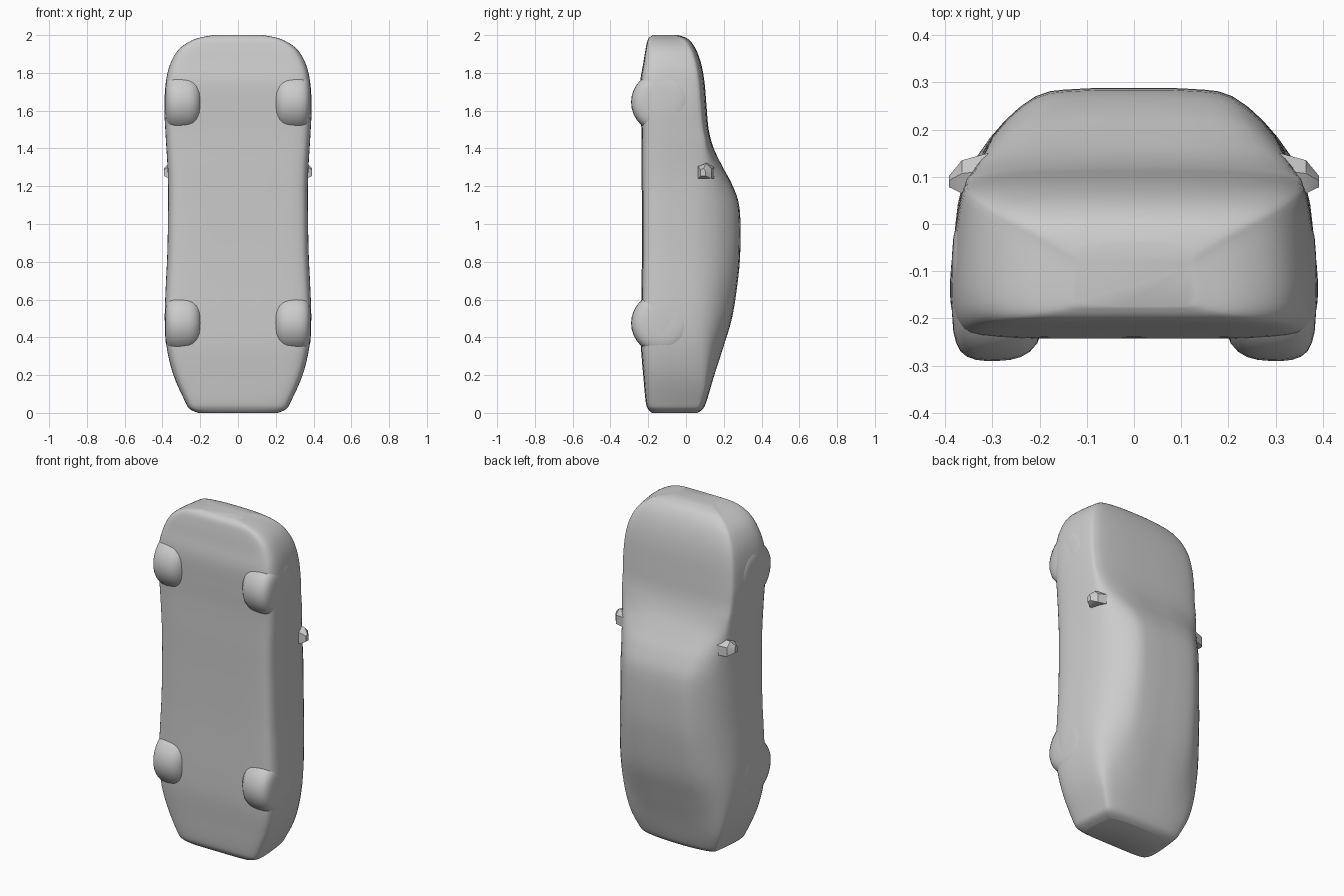
import bpy, bmesh, math
from mathutils import Vector

if "Cube" in bpy.data.objects:
    bpy.data.objects.remove(bpy.data.objects["Cube"])

grey = bpy.data.materials.new("plain grey")
grey.diffuse_color = (0.6, 0.6, 0.6, 1)
grey.use_nodes = True
grey.node_tree.nodes["Principled BSDF"].inputs["Base Color"].default_value = grey.diffuse_color


def finish(name, bm, angle=40):
    bmesh.ops.recalc_face_normals(bm, faces=bm.faces)
    me = bpy.data.meshes.new(name)
    bm.to_mesh(me)
    bm.free()
    me.materials.append(grey)
    ob = bpy.data.objects.new(name, me)
    bpy.context.collection.objects.link(ob)
    bpy.ops.object.select_all(action='DESELECT')
    ob.select_set(True)
    bpy.context.view_layer.objects.active = ob
    bpy.ops.object.shade_smooth_by_angle(angle=math.radians(angle))
    return ob


def spline(pts, steps, closed=False):
    """Smooth curve through the given points."""
    n, out = len(pts), []
    get = (lambda i: Vector(pts[i % n])) if closed else \
          (lambda i: Vector(pts[max(0, min(n - 1, i))]))
    for i in range(n if closed else n - 1):
        a, b, c, d = (get(i + k) for k in (-1, 0, 1, 2))
        for s in range(steps):
            t = s / steps
            out.append(b + (c - a) * (t / 2) + (a * 2 - b * 5 + c * 4 - d) * (t * t / 2)
                       + (b * 3 - a - c * 3 + d) * (t ** 3 / 2))
    if not closed:
        out.append(get(n - 1))
    return out


def loft(bm, rings):
    loops = [[bm.verts.new(p) for p in ring] for ring in rings]
    n = len(loops[0])
    for a, b in zip(loops, loops[1:]):
        for i in range(n):
            bm.faces.new((a[i], a[(i + 1) % n], b[(i + 1) % n], b[i]))
    bm.faces.new(loops[0])
    bm.faces.new(loops[-1])


# Body stations along the car, tail to nose:
# (z, half width, underside y, top y, half width of the top)
stations = [
    (0.00, 0.21, -0.180, 0.060, 0.14),
    (0.02, 0.255, -0.200, 0.088, 0.18),
    (0.06, 0.280, -0.213, 0.108, 0.20),
    (0.20, 0.342, -0.226, 0.150, 0.23),
    (0.35, 0.378, -0.238, 0.198, 0.225),
    (0.50, 0.388, -0.238, 0.243, 0.22),
    (0.68, 0.382, -0.235, 0.272, 0.215),
    (0.85, 0.374, -0.233, 0.287, 0.21),
    (1.08, 0.370, -0.233, 0.284, 0.21),
    (1.20, 0.370, -0.234, 0.248, 0.225),
    (1.30, 0.373, -0.235, 0.195, 0.25),
    (1.40, 0.379, -0.235, 0.147, 0.27),
    (1.50, 0.385, -0.236, 0.120, 0.28),
    (1.62, 0.390, -0.240, 0.109, 0.28),
    (1.75, 0.382, -0.242, 0.098, 0.275),
    (1.85, 0.358, -0.226, 0.080, 0.26),
    (1.93, 0.308, -0.213, 0.050, 0.225),
    (1.98, 0.225, -0.200, 0.010, 0.165),
    (2.00, 0.130, -0.175, -0.040, 0.09),
]


def section(z, w, yb, yt, r):
    belt = min(0.08, yt - 0.05)
    f, g = belt - yb, yt - belt
    half = [(0.5 * w, yb), (0.85 * w, yb + 0.02 * f), (0.965 * w, yb + 0.10 * f),
            (w, yb + 0.30 * f), (0.985 * w, yb + 0.62 * f), (0.94 * w, belt),
            ((0.94 * w + r) / 2 + 0.02, belt + 0.52 * g),
            (r, yt - min(0.018, 0.2 * g)), (0.55 * r, yt - 0.002)]
    ring = [(0, yb)] + half + [(0, yt)] + [(-x, y) for x, y in reversed(half)]
    return [(p.x, p.y, z) for p in spline(ring, 3, True)]


body = bmesh.new()
loft(body, [section(*s) for s in spline(stations, 4)])
finish("car_body", body, 50)

# Wheels: rounded discs, flush with the sides and bulging below the underside
wheel_profile = [(0.185, 0.06), (0.205, 0.125), (0.24, 0.154), (0.285, 0.162),
                 (0.335, 0.160), (0.368, 0.142), (0.383, 0.10), (0.386, 0.04)]
for end, z in (("front", 1.645), ("rear", 0.475)):
    for side, sx in (("left", -1), ("right", 1)):
        bm = bmesh.new()
        loft(bm, [[(sx * x, -0.128 + r * math.sin(a), z + r * math.cos(a))
                   for a in (math.tau * i / 32 for i in range(32))]
                  for x, r in spline(wheel_profile, 2)])
        finish(f"{end}_{side}_wheel", bm, 60)

# Wing mirrors: small tapered blocks beside the windscreen
for side, sx in (("left", -1), ("right", 1)):
    bm = bmesh.new()
    loft(bm, [[(sx * x, y + dy * hy, z + dz * hz)
               for dy, dz in ((-1, -1), (1, -1), (1, 0.3), (0.2, 1), (-1, 0.6))]
              for x, y, z, hy, hz in ((0.31, 0.105, 1.285, 0.045, 0.045),
                                      (0.365, 0.10, 1.28, 0.035, 0.04),
                                      (0.392, 0.09, 1.275, 0.012, 0.02))])
    finish(f"{side}_mirror", bm, 30)
